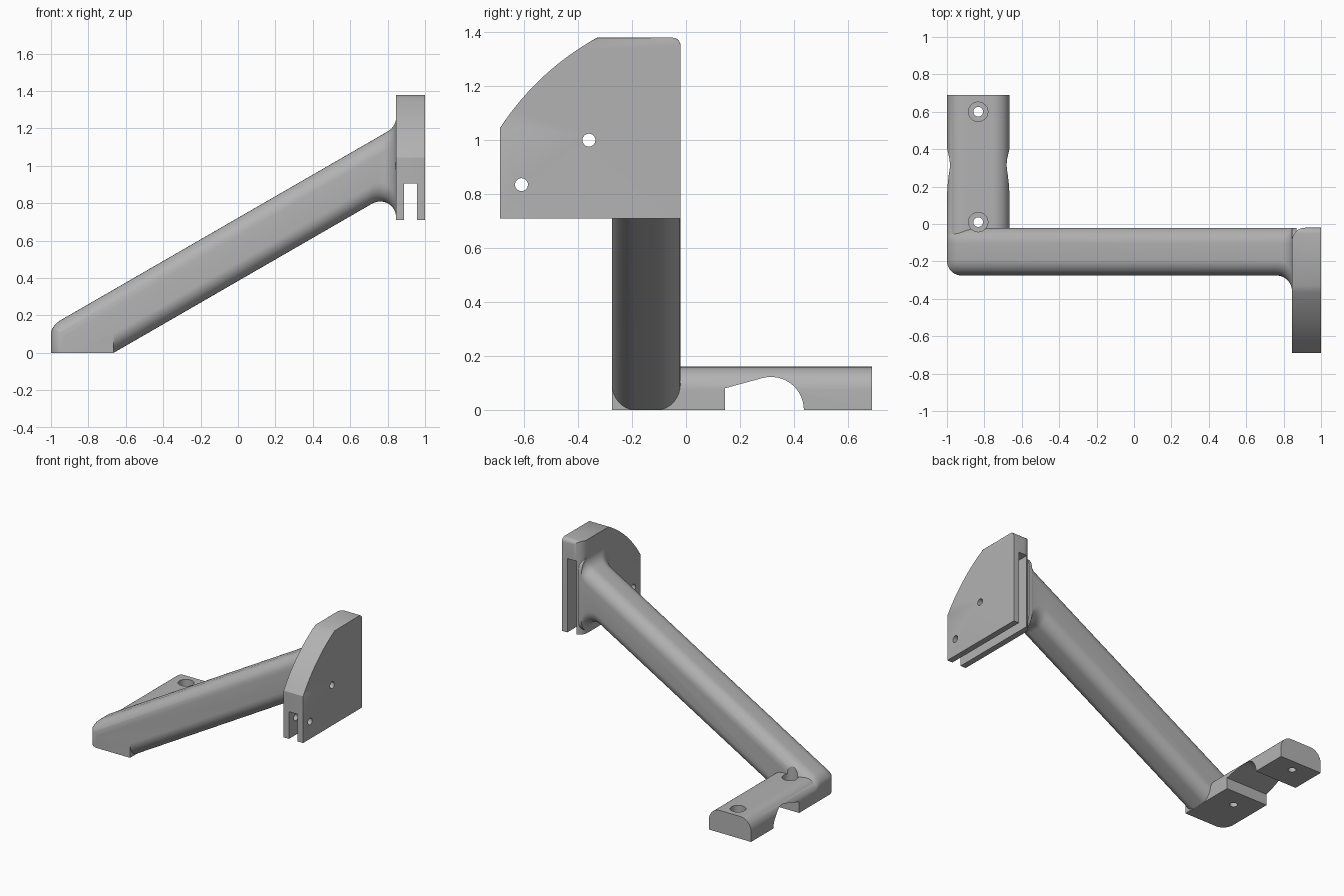
import bpy, bmesh
from math import sin, cos, pi, sqrt, radians
from mathutils import Vector

if "Cube" in bpy.data.objects:
    bpy.data.objects.remove(bpy.data.objects["Cube"])

grey = bpy.data.materials.new("plain grey")
grey.use_nodes = True
GREY = (0.45, 0.45, 0.45, 1)
grey.diffuse_color = GREY
grey.node_tree.nodes["Principled BSDF"].inputs["Base Color"].default_value = GREY


def finish(name, bm):
    bmesh.ops.recalc_face_normals(bm, faces=bm.faces)
    mesh = bpy.data.meshes.new(name)
    bm.to_mesh(mesh)
    bm.free()
    mesh.materials.append(grey)
    ob = bpy.data.objects.new(name, mesh)
    bpy.context.collection.objects.link(ob)
    return ob


def prism(name, pts, axis, a, b, bevel=0, rule=None):
    """Extrude a 2D outline along an axis, optionally rounding chosen edges."""
    def place(p, d):
        u, v = p
        return {"x": (d, u, v), "y": (u, d, v), "z": (u, v, d)}[axis]
    bm = bmesh.new()
    low = [bm.verts.new(place(p, a)) for p in pts]
    high = [bm.verts.new(place(p, b)) for p in pts]
    bm.faces.new(low)
    bm.faces.new(high)
    for i in range(len(pts)):
        j = (i + 1) % len(pts)
        bm.faces.new((low[i], low[j], high[j], high[i]))
    if bevel:
        bmesh.ops.bevel(bm, geom=[e for e in bm.edges if rule(e)], offset=bevel,
                        segments=5, profile=0.5, affect="EDGES", clamp_overlap=True)
    return finish(name, bm)


def arc(cx, cy, r, start, end, n=10):
    return [(cx + r * cos(radians(start + (end - start) * i / n)),
             cy + r * sin(radians(start + (end - start) * i / n))) for i in range(n + 1)]


def combine(ob, other, operation):
    mod = ob.modifiers.new(operation.lower(), "BOOLEAN")
    mod.object, mod.operation, mod.solver = other, operation, "EXACT"
    bpy.context.view_layer.objects.active = ob
    bpy.ops.object.modifier_apply(modifier=mod.name)
    bpy.data.objects.remove(other)


# Sloped arm: rounded sections lofted along x, flaring into the bracket
SLOPE, WALL, R = 0.577, 0.845, 0.085
FRONT, BACK = -0.275, -0.0205
CX = WALL - R


def section(x):
    swell = sqrt(max(0, R * R - (min(x, WALL) - CX) ** 2))
    top, bottom, front = 0.722 + SLOPE * x, 0.384 + SLOPE * x, FRONT
    t = min(1, max(0, (-0.95 - x) / 0.05))
    top -= 0.04 * (1 - sqrt(1 - t * t))
    if x > CX + R / 2:
        top = 0.722 + SLOPE * WALL + R * 0.577 - swell
    if x > CX - R / 2:
        bottom = 0.384 + SLOPE * WALL - R * 1.732 + swell
    if x > CX:
        front = FRONT - R + swell
    ry, rz = 0.085, 0.098
    ring = []
    for cy, cz, a in ((BACK - ry, top - rz, 0), (front + ry, top - rz, 90),
                      (front + ry, bottom + rz, 180), (BACK - ry, bottom + rz, 270)):
        ring += [(x, cy + ry * u, cz + rz * v) for u, v in arc(0, 0, 1, a, a + 90, 8)]
    return ring


xs = [-1.02] + [-0.95 - 0.05 * cos(i * pi / 12) for i in range(7)]
xs += [CX - R / 2 * (1 - i / 6) for i in range(6)]
xs += [CX + R * sin(i * pi / 28) for i in range(15)] + [0.87]
bm = bmesh.new()
rings = [[bm.verts.new(p) for p in section(x)] for x in xs]
for r0, r1 in zip(rings, rings[1:]):
    for i in range(len(r0)):
        j = (i + 1) % len(r0)
        bm.faces.new((r0[i], r0[j], r1[j], r1[i]))
bm.faces.new(rings[0])
bm.faces.new(rings[-1])
body = finish("angled_bracket", bm)

# Square-edged pad below the lower end of the arm
pad = prism("pad", [(-1.02, 0), (-0.665, 0), (-0.665, 0.1), (-1.02, 0.05)], "y", FRONT, -0.03)
combine(body, pad, "UNION")
trim = prism("trim", [(-1, 0.1)] + arc(-0.92, -0.196, 0.08, 180, 270)
             + [(0.6, -0.276), (0.7, -0.6), (1.2, -0.6), (1.2, 0.1)], "z", 0, 2)
combine(body, trim, "INTERSECT")

# Foot with rounded upper sides
FR = 0.088
foot = prism("foot", [(-1, 0), (-0.665, 0)] + arc(-0.665 - FR, 0.16 - FR, FR, 0, 90)
             + arc(-1 + FR, 0.16 - FR, FR, 90, 180), "y", -0.06, 0.69)
combine(body, foot, "UNION")

# Cable notch under the foot
notch = prism("notch", [(0.145, -0.1), (0.145, 0.08)] + arc(0.315, 0, 0.122, 105, 0, 16)
              + [(0.437, -0.1)], "x", -1.2, -0.5)
combine(body, notch, "DIFFERENCE")

# Side plate: straight back, bowed front upper corner
def bowed(drop):
    a, b = Vector((-0.33, 1.38 - drop)), Vector((-0.69, 1.045 - drop))
    out = Vector((-0.68, 0.73)) * 0.03
    return [tuple(a.lerp(b, i / 12) + out * 4 * (i / 12) * (1 - i / 12)) for i in range(13)]


def rim(e):
    p, q = (v.co for v in e.verts)
    same_side = abs(p.x - q.x) < 1e-4
    return same_side and max(p.z, q.z) > 0.72 and not (p.y > -0.021 and q.y > -0.021)


plate = prism("plate", [(-0.69, 0.71), (-0.02, 0.71)] + arc(-0.05, 1.35, 0.03, 0, 90, 5)
              + bowed(0), "x", WALL, 1, 0.022, rim)
corner = prism("corner", [(0.8, -0.8), (1.1, -0.8), (1.1, 0.1), (0.915, 0.1)]
               + arc(0.915, -0.09, 0.07, 90, 180) + [(WALL, -0.12), (0.8, -0.12)], "z", 0.5, 1.6)
combine(plate, corner, "INTERSECT")
combine(body, plate, "UNION")

# Panel slot open to the front, bottom and back
slot = prism("slot", [(0.1, 0.6), (0.1, 1.24)] + bowed(0.14) + [(-0.75, 0.85), (-0.75, 0.6)],
             "x", 0.888, 0.957)
combine(body, slot, "DIFFERENCE")

# Pin holes through the plate
for y, z in ((-0.36, 1.0), (-0.61, 0.835)):
    pin = prism("pin", arc(y, z, 0.024, 0, 345, 23), "x", 0.7, 1.1)
    combine(body, pin, "DIFFERENCE")

# Screw holes with wide recesses in the foot
for y in (0.6, 0.01):
    for r, low in ((0.026, -0.1), (0.052, 0.1)):
        bore = prism("bore", arc(-0.833, y, r, 0, 345, 23), "z", low, 0.6)
        combine(body, bore, "DIFFERENCE")

bpy.ops.object.select_all(action="DESELECT")
body.select_set(True)
bpy.context.view_layer.objects.active = body
bpy.ops.object.shade_smooth_by_angle(angle=radians(32))
